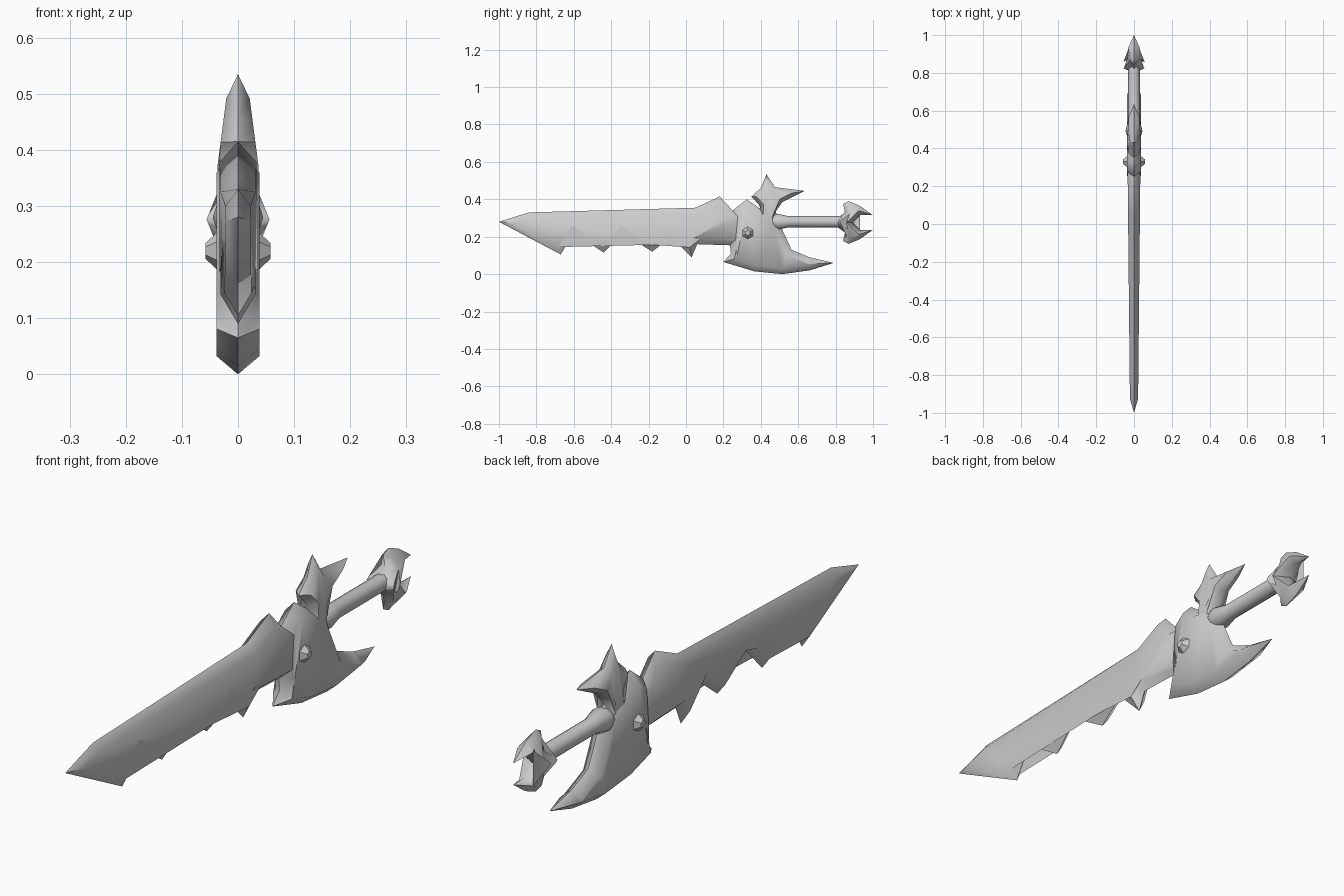
import bpy, bmesh, math
from mathutils import Vector, Matrix

cube = bpy.data.objects.get("Cube")
if cube:
    bpy.data.objects.remove(cube, do_unlink=True)

steel = bpy.data.materials.new("grey steel")
steel.use_nodes = True
colour = (0.6, 0.6, 0.6, 1)
steel.diffuse_color = colour
steel.node_tree.nodes["Principled BSDF"].inputs["Base Color"].default_value = colour


def finish(bm, name, angle):
    bmesh.ops.recalc_face_normals(bm, faces=bm.faces)
    mesh = bpy.data.meshes.new(name)
    bm.to_mesh(mesh)
    bm.free()
    mesh.materials.append(steel)
    obj = bpy.data.objects.new(name, mesh)
    bpy.context.collection.objects.link(obj)
    bpy.ops.object.select_all(action='DESELECT')
    obj.select_set(True)
    bpy.context.view_layer.objects.active = obj
    bpy.ops.object.shade_smooth_by_angle(angle=math.radians(angle))
    return obj


def inset(points, dist, limit=3.5):
    """Mitred inward offset of a closed clockwise outline."""
    pts = [Vector(p) for p in points]
    result = []
    for i, p in enumerate(pts):
        a = (p - pts[i - 1]).normalized()
        b = (pts[(i + 1) % len(pts)] - p).normalized()
        na, nb = Vector((a.y, -a.x)), Vector((b.y, -b.x))
        mid = (na + nb).normalized()
        result.append(p + mid * dist * min(limit, 1 / max(mid.dot(na), 0.01)))
    return result


def plate(name, outline, bevel, thickness, angle=60):
    """Flat-sided body with a sharp rim at x = 0, bevelled to both sides."""
    bm = bmesh.new()
    rim = [bm.verts.new((0, y, z)) for y, z in outline]
    inner = inset(outline, bevel)
    n = len(rim)
    for side in (-1, 1):
        ring = [bm.verts.new((side * thickness(p.x, p.y), p.x, p.y)) for p in inner]
        for i in range(n):
            j = (i + 1) % n
            bm.faces.new((rim[i], rim[j], ring[j], ring[i]))
        face = bm.faces.new(ring)
        bmesh.ops.triangulate(bm, faces=[face])
    return finish(bm, name, angle)


def lathe(name, profile, sides, flat=1.0, centre=0.28):
    """Turned shape along y."""
    bm = bmesh.new()
    rings = []
    for y, r in profile:
        turns = [math.tau * k / sides for k in range(sides)]
        rings.append([bm.verts.new((r * math.cos(t), y, centre + flat * r * math.sin(t)))
                      for t in turns])
    for a, b in zip(rings, rings[1:]):
        for k in range(sides):
            m = (k + 1) % sides
            bm.faces.new((a[k], a[m], b[m], b[k]))
    bm.faces.new(rings[0])
    bm.faces.new(rings[-1])
    return finish(bm, name, 45)


# Saw-toothed blade, thinner toward the tip
blade = [(-1, .28), (-.84, .33), (.05, .355), (.18, .415), (.25, .34), (.36, .33),
         (.36, .15), (.06, .16), (.03, .09), (-.08, .2), (-.18, .12), (-.34, .22),
         (-.44, .115), (-.6, .22), (-.67, .105)]
plate("blade", blade, .03, lambda y, z: .031 + .01 * y)

# Guard with the long lower horn
guard = [(.235, .155), (.25, .34), (.325, .4), (.395, .35), (.48, .335), (.495, .28),
         (.565, .13), (.66, .09), (.79, .06), (.66, .02), (.515, 0), (.365, .015),
         (.2, .065), (.24, .11)]
plate("guard", guard, .032, lambda y, z: .038)

# Forked upper wing of the guard
wing = [(.39, .28), (.395, .365), (.35, .415), (.4, .46), (.43, .535), (.475, .465),
        (.635, .445), (.515, .385), (.48, .335), (.48, .28)]
plate("guard_wing", wing, .02, lambda y, z: .038 - .13 * max(0, z - .36))

# Grip with a flared collar
lathe("grip", [(.46, .035), (.49, .045), (.55, .031), (.84, .031)], 10)

# Crescent pommel, swollen at its middle
half = [(.81, .3), (.85, .33), (.84, .375), (.87, .39), (.93, .365), (1, .315), (.93, .315)]
middle = .276
pommel = [(.8, middle)] + half + [(.89, middle)]
pommel += [(y, 2 * middle - z) for y, z in reversed(half)]
plate("pommel", pommel, .022, lambda y, z: max(.015, .056 - .4 * abs(z - middle)))

# Faceted gem on each side of the guard
for label, side in (("left", 1), ("right", -1)):
    bm = bmesh.new()
    place = (Matrix.Translation((side * .045, .33, .22))
             @ Matrix.Rotation(side * math.pi / 2, 4, 'Y')
             @ Matrix.Rotation(math.pi / 6, 4, 'Z'))
    bmesh.ops.create_cone(bm, cap_ends=True, segments=6, radius1=.038, radius2=.014,
                          depth=.026, matrix=place)
    finish(bm, label + "_gem", 30)
